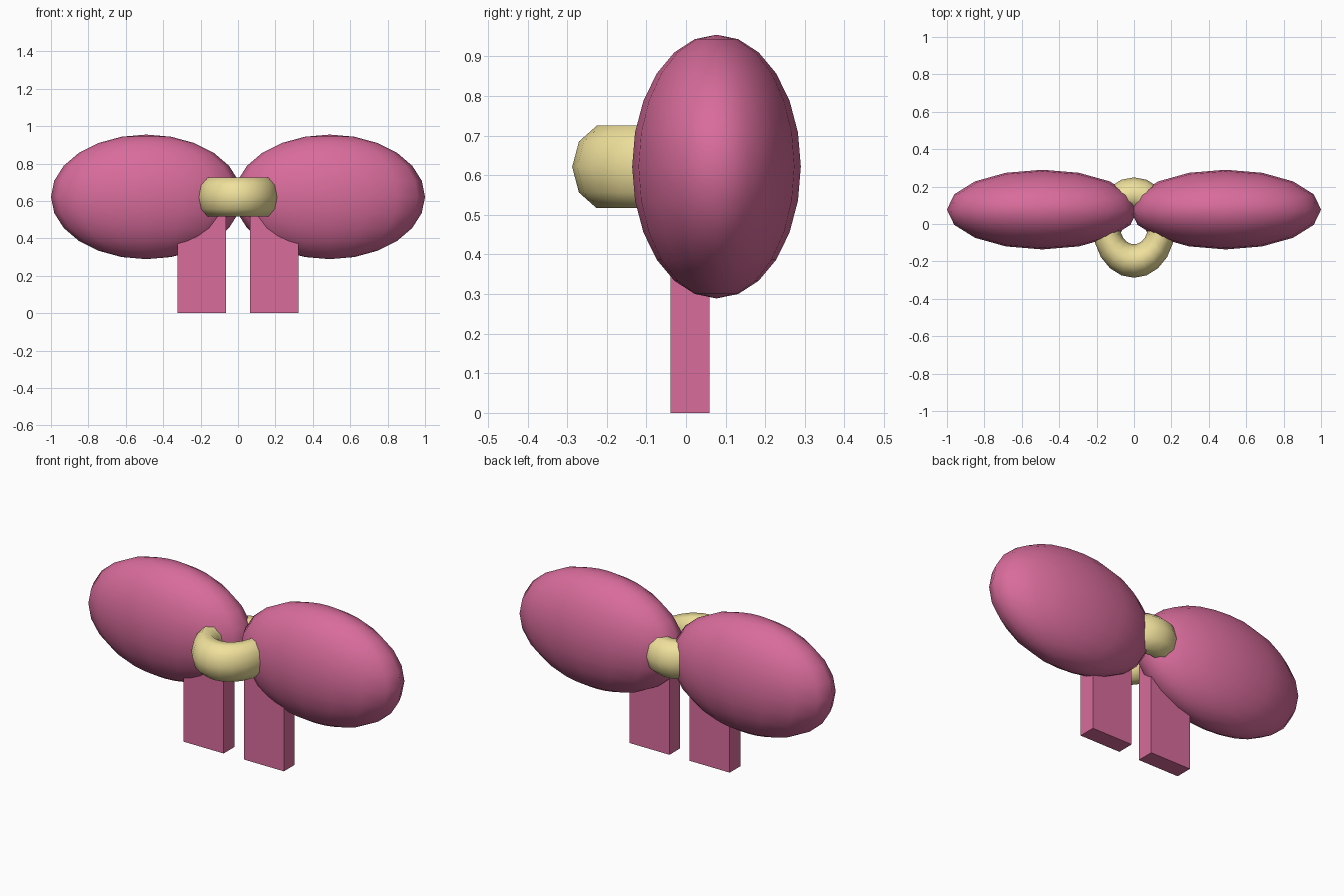
import bpy
import math

if "Cube" in bpy.data.objects:
    bpy.data.objects.remove(bpy.data.objects["Cube"])


def material(name, color):
    m = bpy.data.materials.new(name)
    m.diffuse_color = color
    m.use_nodes = True
    m.node_tree.nodes["Principled BSDF"].inputs["Base Color"].default_value = m.diffuse_color
    return m


pink = material("pink", (0.69, 0.15, 0.33, 1))
cream = material("cream", (0.87, 0.75, 0.33, 1))


def finish(name, mat, scale, smooth=True):
    ob = bpy.context.object
    ob.name = name
    ob.scale = scale
    ob.data.materials.append(mat)
    bpy.ops.object.transform_apply(location=False, rotation=False, scale=True)
    if smooth:
        bpy.ops.object.shade_smooth()
    return ob


for side, sx in (("left", -1), ("right", 1)):
    # Puffy flattened loop of the bow
    bpy.ops.mesh.primitive_uv_sphere_add(segments=16, ring_count=12, radius=1,
                                         location=(sx * 0.49, 0.077, 0.622))
    finish(side + "_bow_loop", pink, (0.51, 0.213, 0.333))

    # Hanging ribbon tail, its top end buried in the loop
    bpy.ops.mesh.primitive_cube_add(size=1, location=(sx * 0.194, 0.01, 0.275))
    finish(side + "_ribbon_tail", pink, (0.258, 0.098, 0.55), smooth=False)

# Ring-shaped knot, slightly stretched front to back
bpy.ops.mesh.primitive_torus_add(major_radius=1, minor_radius=0.5,
                                 major_segments=20, minor_segments=10,
                                 location=(0, -0.019, 0.621))
finish("centre_knot", cream, (0.146, 0.179, 0.219))
